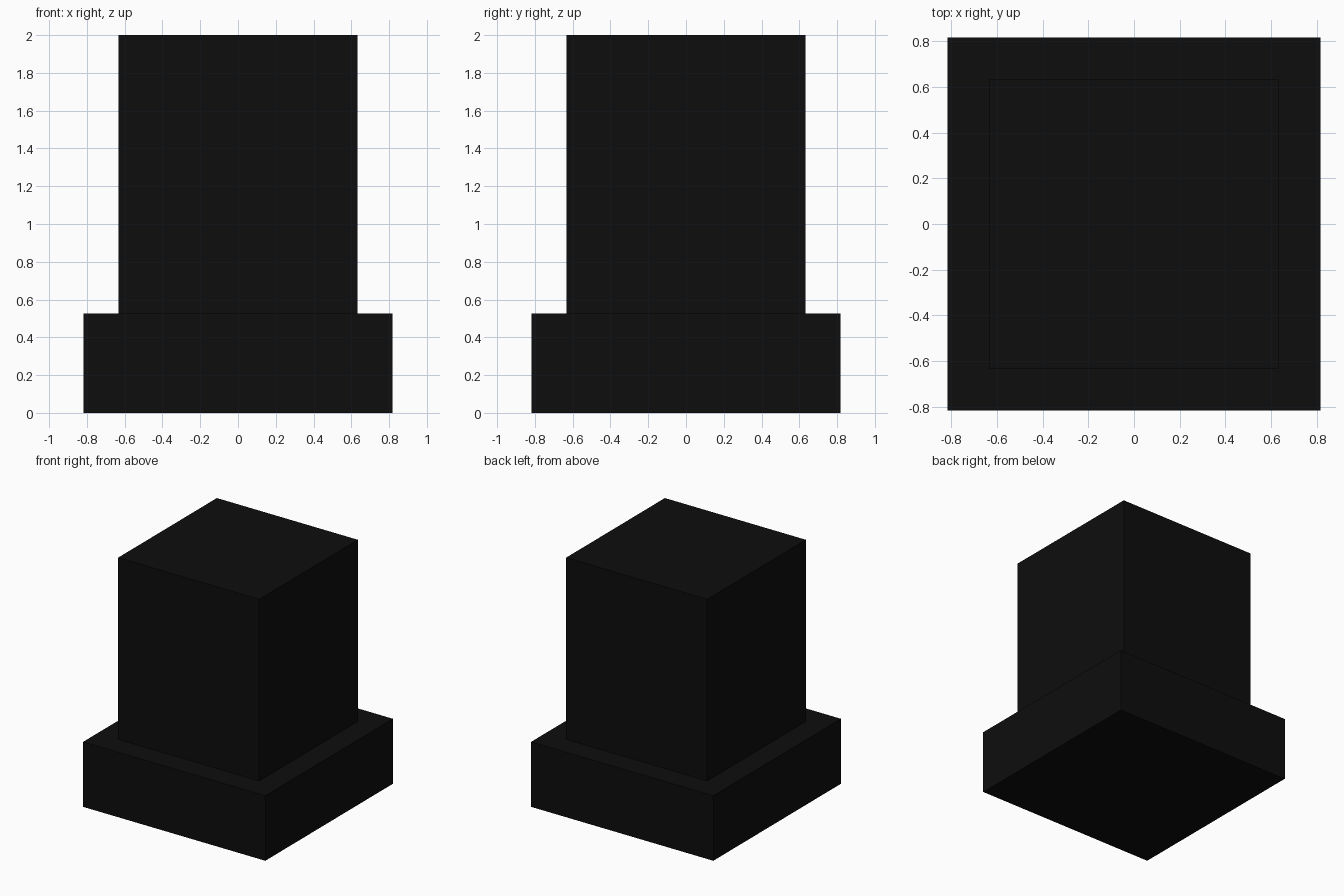
import bpy

if "Cube" in bpy.data.objects:
    bpy.data.objects.remove(bpy.data.objects["Cube"])

BASE_W, BASE_H = 1.635, 0.527
BODY_W, TOP_Z = 1.265, 2.0

black = bpy.data.materials.new("matte_black")
black.diffuse_color = (0.004, 0.004, 0.004, 1)
black.use_nodes = True
black.node_tree.nodes["Principled BSDF"].inputs["Base Color"].default_value = black.diffuse_color


def block(name, width, z0, z1):
    """Square block between two heights."""
    bpy.ops.mesh.primitive_cube_add(size=1, location=(0, 0, (z0 + z1) / 2))
    ob = bpy.context.object
    ob.name = name
    ob.scale = (width, width, z1 - z0)
    bpy.ops.object.transform_apply(location=False, rotation=False, scale=True)
    ob.data.materials.append(black)
    return ob


# Wide plinth and the tall body standing on it
block("plinth", BASE_W, 0, BASE_H)
block("body", BODY_W, BASE_H, TOP_Z)

# Round grey foot plate set into the underside of the plinth
bpy.ops.mesh.primitive_circle_add(vertices=48, radius=0.81, fill_type='NGON',
                                  location=(0, 0, 0.0005))
bpy.context.object.name = "foot_plate"
